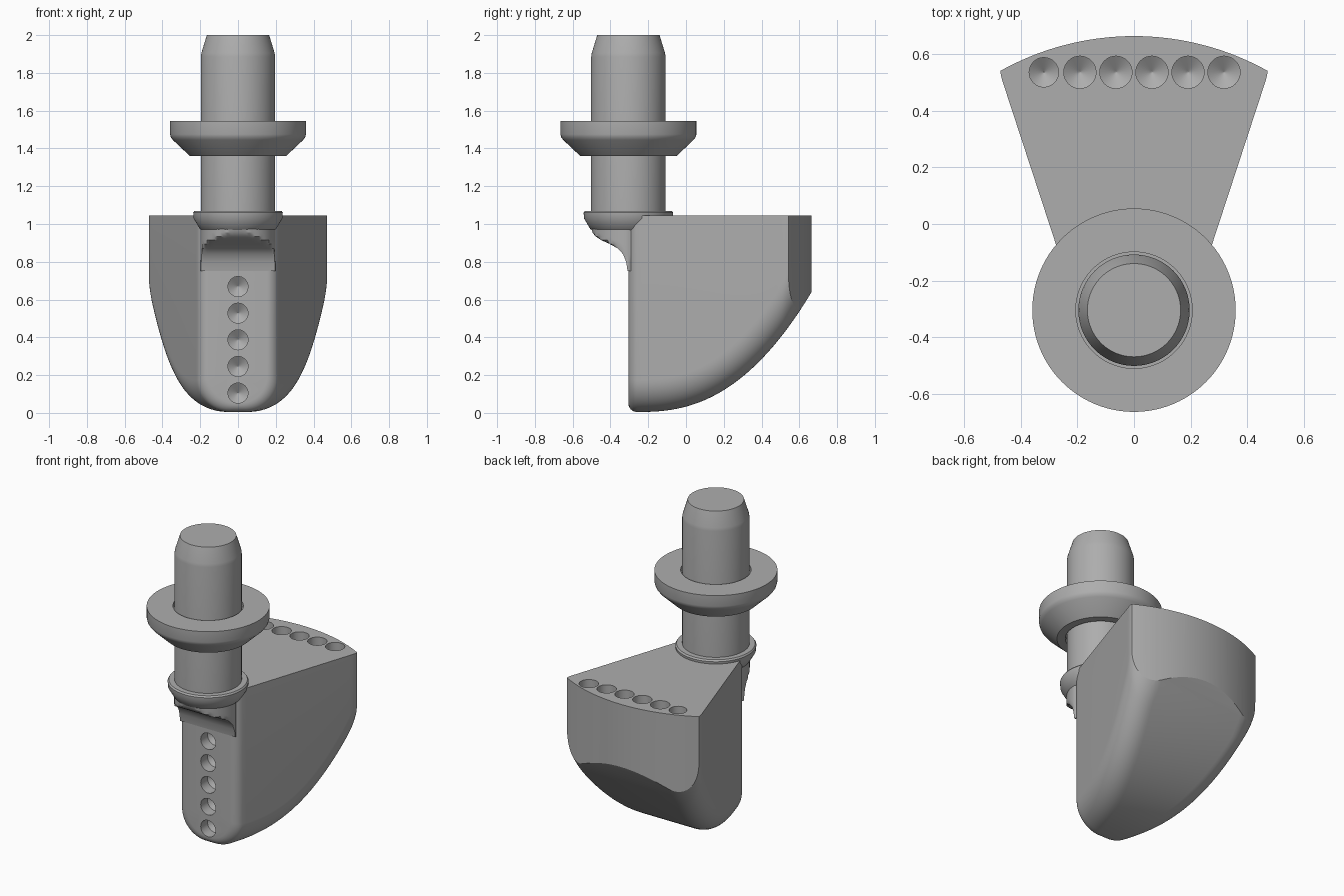
import bpy, bmesh
from math import sin, cos, pi, sqrt
from mathutils import Matrix

cube = bpy.data.objects.get("Cube")
if cube:
    bpy.data.objects.remove(cube)

grey = bpy.data.materials.new("satin grey")
grey.use_nodes = True
colour = (0.42, 0.42, 0.42, 1)
grey.diffuse_color = colour
grey.node_tree.nodes["Principled BSDF"].inputs["Base Color"].default_value = colour

AXIS_Y = -0.305     # post axis, also the front plane of the body
TOP = 1.045         # top of the body
BACK_RADIUS = 0.97


def loft(name, rings, cyclic=False):
    """Skin a list of closed rings; cap the ends unless cyclic."""
    bm = bmesh.new()
    rows = [[bm.verts.new(p) for p in ring] for ring in rings]
    n = len(rows[0])
    pairs = list(zip(rows, rows[1:]))
    if cyclic:
        pairs.append((rows[-1], rows[0]))
    else:
        bm.faces.new(rows[0])
        bm.faces.new(rows[-1])
    for a, b in pairs:
        for i in range(n):
            j = (i + 1) % n
            bm.faces.new((a[i], a[j], b[j], b[i]))
    bmesh.ops.recalc_face_normals(bm, faces=bm.faces)
    mesh = bpy.data.meshes.new(name)
    bm.to_mesh(mesh)
    bm.free()
    mesh.materials.append(grey)
    ob = bpy.data.objects.new(name, mesh)
    bpy.context.collection.objects.link(ob)
    return ob


def lathe(name, profile, cyclic=False, n=96):
    """Turn (radius, z) points about the post axis."""
    rings = [[(r * cos(2 * pi * i / n), AXIS_Y + r * sin(2 * pi * i / n), z)
              for i in range(n)] for r, z in profile]
    return loft(name, rings, cyclic)


def activate(ob):
    bpy.ops.object.select_all(action='DESELECT')
    ob.select_set(True)
    bpy.context.view_layer.objects.active = ob


def cut(ob, cutter, operation):
    mod = ob.modifiers.new("cut", 'BOOLEAN')
    mod.operation = operation
    mod.solver = 'EXACT'
    mod.object = cutter
    cutter.hide_render = True
    activate(ob)
    bpy.ops.object.modifier_apply(modifier=mod.name)
    bpy.data.objects.remove(cutter)


# Wedge body: sections along y with rounded lower corners
def section(y, inset=0.0, steps=14):
    flare = 0.2 + 0.3276 * (y - AXIS_Y)
    w = min(flare, 0.472) - inset
    d = max(0, y + 0.25) / 0.915
    bottom = 0.005 + 0.635 * d ** 2.4 + inset
    slope = 0.635 * 2.4 * d ** 1.4 / 0.915
    rx = 0.17 - inset * 0.5
    rz = min(rx * sqrt(1 + slope ** 2), TOP - 0.02 - bottom)
    half = [(w, TOP)]
    for i in range(steps + 1):
        a = pi / 2 * i / steps
        half.append((w - rx + rx * cos(a), bottom + rz - rz * sin(a)))
    return [(x, y, z) for x, z in half] + [(-x, y, z) for x, z in reversed(half)]


EDGE = 0.045
stations = []
for i in range(7):
    a = pi / 2 * i / 6
    stations.append(section(AXIS_Y + EDGE * (1 - cos(a)), EDGE * (1 - sin(a))))
start = AXIS_Y + EDGE
for i in range(1, 41):
    stations.append(section(start + (0.7 - start) * i / 40))
body = loft("wedge_body", stations)

# Curved back wall
cut(body, lathe("back_cutter", [(BACK_RADIUS, -0.2), (BACK_RADIUS, 1.3)], n=192), 'INTERSECT')


# Drilled rows of holes with conical bottoms
def drill(matrix, radius, depth=0.07, n=32):
    rings = [[matrix @ Matrix.Translation((r * cos(2 * pi * i / n), r * sin(2 * pi * i / n), z))
              for i in range(n)]
             for r, z in ((radius, 0.05), (radius, -depth), (0.002, -depth - 0.035))]
    cut(body, loft("drill", [[m.translation for m in ring] for ring in rings]), 'DIFFERENCE')


for k in range(6):
    drill(Matrix.Translation((-0.319 + 0.1275 * k, 0.537, TOP)), 0.052 if k == 0 else 0.057)
    drill(Matrix.Translation((0, AXIS_Y, 0.105 + 0.141 * k)) @ Matrix.Rotation(pi / 2, 4, 'X'), 0.053)

# Overhanging neck blending the body front into the collar
neck_profile = [(0.004, 0.75), (0.012, 0.80), (0.028, 0.84), (0.055, 0.87), (0.10, 0.895),
                (0.145, 0.915), (0.175, 0.935), (0.19, 0.955), (0.198, 0.98), (0.2, 1.04)]
neck_rings = []
for depth, z in neck_profile:
    ring = []
    for i in range(33):
        a = pi * i / 32
        ring.append((0.198 * cos(a), AXIS_Y - min(0.2 * sin(a), depth), z))
    ring += [(-0.15, AXIS_Y + 0.1, z), (0.15, AXIS_Y + 0.1, z)]
    neck_rings.append(ring)
neck = loft("neck", neck_rings)

# Collar, post and flange
collar = lathe("collar", [(0.19, 0.965), (0.203, 0.975), (0.235, 1.03), (0.237, 1.06), (0.23, 1.07)])
post = lathe("post", [(0.197, 1.0), (0.197, 1.885), (0.194, 1.905), (0.165, 2.0)])
flange = lathe("flange", [(0.206, 1.36), (0.255, 1.36), (0.345, 1.445), (0.356, 1.46),
                          (0.36, 1.475), (0.36, 1.545), (0.206, 1.545)], cyclic=True)
# Inner web closing the gap between post and flange
web = lathe("flange_web", [(0.19, 1.39), (0.21, 1.39), (0.21, 1.515), (0.19, 1.515)], cyclic=True)

for ob in (body, neck, collar, post, flange, web):
    activate(ob)
    bpy.ops.object.shade_smooth_by_angle(angle=0.5)
